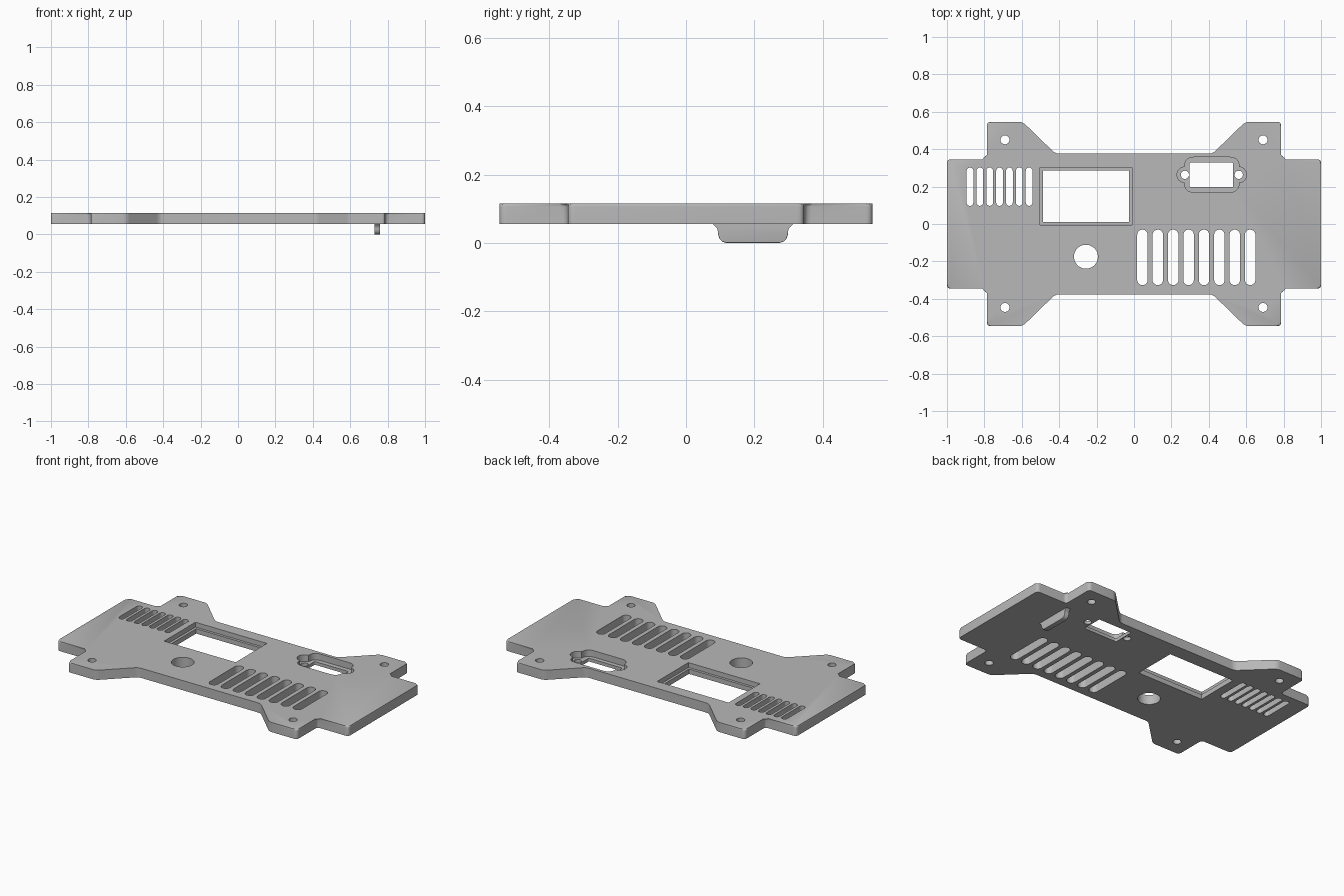
import bpy
import bmesh
import math
from mathutils import Vector

BOTTOM, TOP = 0.055, 0.115

if "Cube" in bpy.data.objects:
    bpy.data.objects.remove(bpy.data.objects["Cube"])

grey = bpy.data.materials.new("satin grey")
grey.use_nodes = True
grey.diffuse_color = (0.48, 0.48, 0.48, 1)
grey.node_tree.nodes["Principled BSDF"].inputs["Base Color"].default_value = (0.48, 0.48, 0.48, 1)


def rounded(points, radius, steps=5):
    """Replace each polygon corner with a small curve."""
    out = []
    for i, p in enumerate(points):
        p = Vector(p)
        a = p + (Vector(points[i - 1]) - p).normalized() * radius
        b = p + (Vector(points[(i + 1) % len(points)]) - p).normalized() * radius
        for k in range(steps + 1):
            t = k / steps
            out.append(a * (1 - t) ** 2 + p * 2 * t * (1 - t) + b * t ** 2)
    return out


def rect(x0, x1, y0, y1):
    return [(x0, y0), (x1, y0), (x1, y1), (x0, y1)]


def stadium(cx0, cy0, cx1, cy1, r, steps=12):
    """Capsule outline between two centres; a circle if they coincide."""
    angle = math.atan2(cy1 - cy0, cx1 - cx0)
    out = []
    for cx, cy, start in ((cx1, cy1, -math.pi / 2), (cx0, cy0, math.pi / 2)):
        same = cx0 == cx1 and cy0 == cy1
        for k in range(steps if same else steps + 1):
            a = angle + start + math.pi * k / steps
            out.append((cx + r * math.cos(a), cy + r * math.sin(a)))
    return out


def prism(bm, outline, z0, z1):
    low = [bm.verts.new((p[0], p[1], z0)) for p in outline]
    high = [bm.verts.new((p[0], p[1], z1)) for p in outline]
    bm.faces.new(low[::-1])
    bm.faces.new(high)
    n = len(low)
    for i in range(n):
        j = (i + 1) % n
        bm.faces.new((low[i], low[j], high[j], high[i]))


def make(name, bm):
    bmesh.ops.recalc_face_normals(bm, faces=bm.faces)
    mesh = bpy.data.meshes.new(name)
    bm.to_mesh(mesh)
    bm.free()
    mesh.materials.append(grey)
    obj = bpy.data.objects.new(name, mesh)
    bpy.context.collection.objects.link(obj)
    return obj


def select(obj):
    bpy.ops.object.select_all(action="DESELECT")
    obj.select_set(True)
    bpy.context.view_layer.objects.active = obj


# Plate outline: one quarter mirrored to all four corners
quarter = [(1, 0.346), (0.787, 0.346), (0.787, 0.546), (0.595, 0.546), (0.42, 0.376)]
half = quarter + [(-x, y) for x, y in reversed(quarter)]
outline = half + [(x, -y) for x, y in reversed(half)]
bm = bmesh.new()
prism(bm, rounded(outline, 0.022), BOTTOM, TOP)
rim = [e for e in bm.edges if all(v.co.z > TOP - 0.001 for v in e.verts)]
bmesh.ops.bevel(bm, geom=rim, offset=0.009, segments=3, profile=0.5, affect="EDGES")
plate = make("cover_plate", bm)

# Through openings
through = bmesh.new()
holes = [rect(-0.487, -0.027, 0.01, 0.285), rounded(rect(0.297, 0.53, 0.197, 0.328), 0.008)]
for i in range(7):
    x = -0.877 + 0.0527 * i
    holes.append(stadium(x, 0.115, x, 0.284, 0.018))
for i in range(8):
    x = 0.045 + 0.0823 * i
    holes.append(stadium(x, -0.299, x, -0.058, 0.028))
holes.append(stadium(-0.257, -0.175, -0.257, -0.175, 0.064, 24))
for x in (-0.69, 0.69):
    for y in (-0.446, 0.45):
        holes.append(stadium(x, y, x, y, 0.024))
for x in (0.272, 0.56):
    holes.append(stadium(x, 0.263, x, 0.263, 0.022))
for shape in holes:
    prism(through, shape, 0, 0.2)

# Stepped recesses around the window and the connector
recess = bmesh.new()
prism(recess, rect(-0.503, -0.012, -0.006, 0.301), 0.085, 0.2)
prism(recess, rounded(rect(0.27, 0.562, 0.17, 0.357), 0.05), 0.075, 0.2)
ears = bmesh.new()
prism(ears, stadium(0.272, 0.263, 0.56, 0.263, 0.042), 0.075, 0.2)

for name, cutter_bm in (("recess_cutter", recess), ("ear_cutter", ears), ("opening_cutter", through)):
    cutter = make(name, cutter_bm)
    cutter.hide_render = True
    mod = plate.modifiers.new(name, "BOOLEAN")
    mod.operation = "DIFFERENCE"
    mod.solver = "EXACT"
    mod.object = cutter
    select(plate)
    bpy.ops.object.modifier_apply(modifier=name)
    bpy.data.objects.remove(cutter)

# Locating tab under the plate, with flared root and rounded lower corners
side = [(0.122, 0.06), (0.112, 0.05), (0.105, 0.042), (0.102, 0.032),
        (0.102, 0.024), (0.098, 0.012), (0.09, 0.004), (0.078, 0)]
profile = [(0.196 - w, z) for w, z in side] + [(0.196 + w, z) for w, z in reversed(side)]
bm = bmesh.new()
prism(bm, profile, 0.729, 0.759)
for v in bm.verts:
    v.co = (v.co.z, v.co.x, v.co.y)
outer = [e for e in bm.edges
         if all(v.co.x > 0.758 and v.co.z < 0.03 for v in e.verts)]
bmesh.ops.bevel(bm, geom=outer, offset=0.014, segments=3, profile=0.5,
                affect="EDGES", clamp_overlap=True)
tab = make("locating_tab", bm)

for obj in (plate, tab):
    select(obj)
    bpy.ops.object.shade_smooth_by_angle(angle=math.radians(35))
